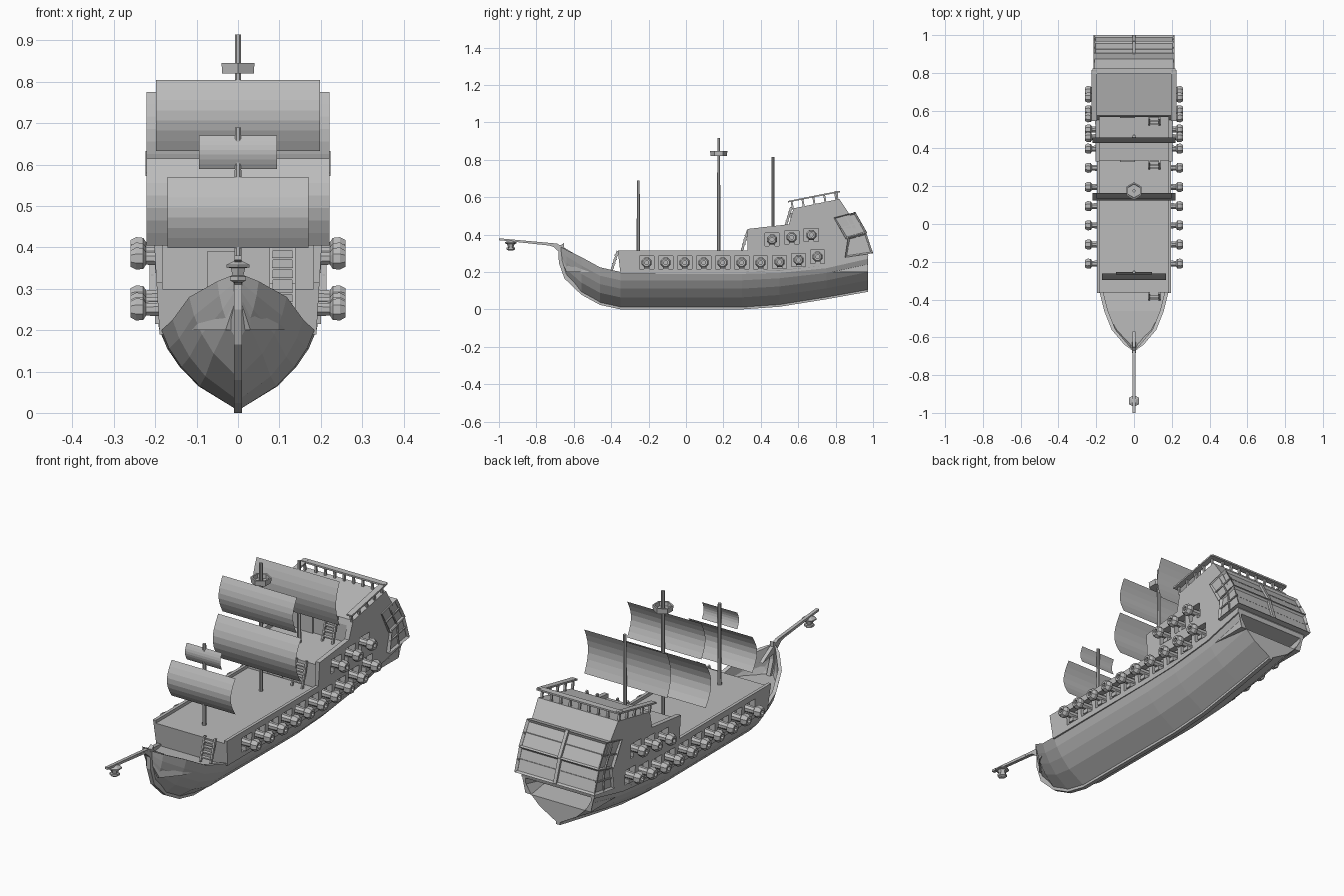
import bpy, bmesh, math
from mathutils import Vector, Matrix

cube = bpy.data.objects.get("Cube")
if cube:
    bpy.data.objects.remove(cube)

grey = bpy.data.materials.new("plain_grey")
grey.use_nodes = True
grey.diffuse_color = (0.5, 0.5, 0.5, 1)
grey.node_tree.nodes["Principled BSDF"].inputs["Base Color"].default_value = (0.5, 0.5, 0.5, 1)


def finish(name, bm, normals=True):
    if normals:
        bmesh.ops.recalc_face_normals(bm, faces=bm.faces)
    mesh = bpy.data.meshes.new(name)
    bm.to_mesh(mesh)
    bm.free()
    mesh.materials.append(grey)
    ob = bpy.data.objects.new(name, mesh)
    bpy.context.collection.objects.link(ob)
    return ob


def add_prism(bm, poly, width):
    """Extrude a side profile across the ship; width(z) is the half width."""
    sides = [[bm.verts.new((s * width(z), y, z)) for y, z in poly] for s in (-1, 1)]
    n = len(poly)
    caps = [bm.faces.new(sides[0]), bm.faces.new(sides[1][::-1])]
    walls = [bm.faces.new((sides[0][i], sides[1][i], sides[1][(i + 1) % n], sides[0][(i + 1) % n]))
             for i in range(n)]
    return caps, walls


def prism(name, poly, width):
    bm = bmesh.new()
    add_prism(bm, poly, width)
    return finish(name, bm)


def add_box(bm, centre, size):
    m = Matrix.Translation(centre) @ Matrix.Diagonal((*size, 1))
    bmesh.ops.create_cube(bm, size=1, matrix=m)


def add_bar(bm, p, q, w, h=None):
    p, q = Vector(p), Vector(q)
    d = q - p
    m = (Matrix.Translation((p + q) / 2) @ d.to_track_quat('Z', 'Y').to_matrix().to_4x4()
         @ Matrix.Diagonal((w, h or w, d.length, 1)))
    bmesh.ops.create_cube(bm, size=1, matrix=m)


def add_lathe(bm, profile, sides, origin, axis='Z'):
    rings = []
    for h, r in profile:
        ring = []
        for i in range(sides):
            a = math.tau * (i + 0.5) / sides
            c, s = r * math.cos(a), r * math.sin(a)
            v = Vector((h, c, s)) if axis == 'X' else Vector((c, s, h))
            ring.append(bm.verts.new(v + Vector(origin)))
        rings.append(ring)
    for a, b in zip(rings, rings[1:]):
        for i in range(sides):
            j = (i + 1) % sides
            bm.faces.new((a[i], a[j], b[j], b[i]))
    bm.faces.new(rings[0])
    bm.faces.new(rings[-1])


def cut(ob, cutter):
    mod = ob.modifiers.new("cut", 'BOOLEAN')
    mod.operation, mod.solver, mod.object = 'DIFFERENCE', 'EXACT', cutter
    bpy.context.view_layer.objects.active = ob
    bpy.ops.object.modifier_apply(modifier=mod.name)
    bpy.data.objects.remove(cutter)


def mirror_x(bm):
    copy = bmesh.ops.duplicate(bm, geom=bm.verts[:] + bm.edges[:] + bm.faces[:])["geom"]
    for v in copy:
        if isinstance(v, bmesh.types.BMVert):
            v.co.x *= -1


# Lower hull: lofted stations of (y, keel height, rim height, half width)
stations = [(-0.67, 0.25, 0.335, 0.008), (-0.64, 0.17, 0.318, 0.05), (-0.56, 0.085, 0.28, 0.118),
            (-0.46, 0.03, 0.225, 0.158), (-0.35, 0.006, 0.2, 0.185), (0.3, 0.006, 0.2, 0.19),
            (0.5, 0.02, 0.21, 0.192), (0.75, 0.06, 0.235, 0.192), (0.972, 0.1, 0.285, 0.194)]
section = [(1, 1), (0.9, 0.77), (0.74, 0.54), (0.5, 0.3)]
bm = bmesh.new()
rings = []
for y, keel, top, hw in stations:
    inner = max(hw - 0.02, hw * 0.4)
    deck = max(min(0.2, top - 0.01), keel + 0.03)
    half = [(inner, deck), (inner, top)] + [(hw * fx, keel + (top - keel) * fz) for fx, fz in section]
    pts = half + [(0, keel)] + [(-x, z) for x, z in reversed(half)]
    rings.append([bm.verts.new((x, y, z)) for x, z in pts])
n = len(rings[0])
for a, b in zip(rings, rings[1:]):
    for i in range(n):
        bm.faces.new((a[i], a[(i + 1) % n], b[(i + 1) % n], b[i]))
bm.faces.new(rings[0])
bm.faces.new(rings[-1])
finish("lower_hull", bm)

# Keel and stem strip
outer = [(-0.682, 0.335), (-0.68, 0.25), (-0.65, 0.165)] + [(y, k - 0.006) for y, k, t, w in stations[2:]]
inside = [(y + 0.03, z + 0.02) for y, z in outer[:4]] + [(y, z + 0.02) for y, z in outer[4:]]
prism("keel", outer + inside[::-1], lambda z: 0.01)

# Upper hull with stepped decks
def hull_w(z):
    return 0.19 + 0.06 * (z - 0.2)

upper = prism("upper_hull",
              [(-0.35, 0.19), (-0.365, 0.315), (0.33, 0.315), (0.33, 0.43), (0.55, 0.455), (0.575, 0.54),
               (0.82, 0.59), (0.88, 0.5), (0.975, 0.29), (0.97, 0.27), (0.75, 0.22), (0.5, 0.195), (0.3, 0.19)],
              hull_w)
cut(upper, prism("deck_cutter", [(-0.5, 0.3), (0.335, 0.3), (0.335, 0.412), (0.567, 0.43),
                                 (0.567, 0.7), (-0.5, 0.7)], lambda z: 0.182))

# Gun ports and cannons
guns = [(-0.21 + 0.1015 * i, 0.25 + 0.0035 * max(0, i - 6) ** 2) for i in range(10)]
guns += [(0.46, 0.373), (0.565, 0.385), (0.67, 0.398)]
bm = bmesh.new()
for y, z in guns:
    for s in (-1, 1):
        add_box(bm, (s * 0.21, y, z), (0.09, 0.076, 0.07))
cut(upper, finish("port_cutter", bm))
barrel = [(0.15, 0.02), (0.222, 0.016), (0.229, 0.027), (0.246, 0.029), (0.26, 0.021), (0.26, 0.011), (0.235, 0.011)]
bm = bmesh.new()
for y, z in guns:
    add_lathe(bm, barrel, 8, (0, y, z), 'X')
    add_box(bm, (0.18, y, z - 0.025), (0.04, 0.03, 0.02))
mirror_x(bm)
finish("cannons", bm)

# Stern galleries: framed windows on the sides and back
galleries = {"upper_gallery": [(0.79, 0.49), (0.905, 0.52), (0.968, 0.41), (0.855, 0.375)],
             "lower_gallery": [(0.866, 0.385), (0.963, 0.41), (1.0, 0.3), (0.85, 0.278)]}
for name, poly in galleries.items():
    bm = bmesh.new()
    caps, walls = add_prism(bm, poly, lambda z: 0.214)
    bmesh.ops.recalc_face_normals(bm, faces=bm.faces)
    bmesh.ops.inset_individual(bm, faces=caps + [walls[1]], thickness=0.013, depth=-0.01)
    (y0, z0), (y1, z1), (y2, z2), (y3, z3) = poly
    add_bar(bm, (0, y1 - 0.006, z1), (0, y2 - 0.006, z2), 0.016, 0.012)
    ym, zm = (y1 + y2) / 2 - 0.011, (z1 + z2) / 2
    add_bar(bm, (-0.2, ym, zm), (0.2, ym, zm), 0.004)
    for s in (-1, 1):
        x = s * 0.207
        add_bar(bm, (x, (y0 + y1) / 2, (z0 + z1) / 2), (x, (y2 + y3) / 2, (z2 + z3) / 2), 0.006)
        add_bar(bm, (x, (y0 + y3) / 2, (z0 + z3) / 2), (x, (y1 + y2) / 2, (z1 + z2) / 2), 0.006)
    finish(name, bm)

# Poop railing on the sides and stern
def rail_z(y):
    return 0.54 + 0.205 * (y - 0.575)

bm = bmesh.new()
for s in (-1, 1):
    add_bar(bm, (s * 0.21, 0.545, rail_z(0.545) + 0.042), (s * 0.21, 0.815, rail_z(0.815) + 0.04), 0.028, 0.008)
    for i in range(5):
        y = 0.572 + 0.058 * i
        add_bar(bm, (s * 0.205, y, rail_z(y) - 0.005), (s * 0.205, y - 0.008, rail_z(y) + 0.04), 0.01)
add_box(bm, (0, 0.808, 0.628), (0.44, 0.03, 0.008))
for i in range(7):
    x = -0.15 + 0.05 * i
    add_bar(bm, (x, 0.81, 0.58), (x, 0.806, 0.626), 0.01)
finish("poop_railing", bm)

# Ladders and doors at each deck step
for i, (y, z0, z1) in enumerate([(-0.36, 0.2, 0.312), (0.335, 0.3, 0.42), (0.567, 0.425, 0.545)]):
    bm = bmesh.new()
    foot, head = Vector((0, y - 0.04, z0)), Vector((0, y - 0.005, z1))
    for x in (0.08, 0.135):
        add_bar(bm, foot + Vector((x, 0, 0)), head + Vector((x, 0, 0)), 0.008, 0.012)
    for k in range(1, 5):
        p = foot.lerp(head, k / 5)
        add_box(bm, (0.1075, p.y, p.z), (0.05, 0.018, 0.006))
    finish(f"ladder_{i + 1}", bm)
    if i:
        bm = bmesh.new()
        add_box(bm, (-0.035, y - 0.003, z0 + 0.047), (0.08, 0.008, 0.085))
        finish(f"door_{i}", bm)

# Masts
for name, y, top in [("fore_mast", -0.255, 0.69), ("main_mast", 0.175, 0.915), ("rear_mast", 0.465, 0.815)]:
    bm = bmesh.new()
    add_lathe(bm, [(0.28, 0.01), (top, 0.008)], 8, (0, y, 0))
    finish(name, bm)

# Lookout: hexagonal cup
bm = bmesh.new()
add_lathe(bm, [(0.82, 0.044), (0.846, 0.046), (0.846, 0.038), (0.826, 0.036)], 6, (0, 0.175, 0))
finish("lookout", bm)

# Sails: curved sheets of (mast y, bottom, top, half width, bulge)
sails = {"fore_lower_sail": (-0.262, 0.398, 0.57, 0.17, 0.036), "fore_upper_sail": (-0.255, 0.59, 0.67, 0.094, 0.014),
         "main_lower_sail": (0.165, 0.405, 0.615, 0.221, 0.042), "main_upper_sail": (0.165, 0.633, 0.805, 0.198, 0.03),
         "rear_sail": (0.457, 0.565, 0.776, 0.221, 0.028)}
for name, (y, z0, z1, hw, bulge) in sails.items():
    bm = bmesh.new()
    rows = []
    for k in range(8):
        t = k / 7
        yy = y - bulge * math.sin(math.pi * t)
        rows.append([bm.verts.new((x, yy, z0 + (z1 - z0) * t)) for x in (-hw, hw)])
    for a, b in zip(rows, rows[1:]):
        bm.faces.new((a[0], a[1], b[1], b[0]))
    finish(name, bm, normals=False)

# Bowsprit with its brace, and the hanging lantern
prism("bowsprit", [(-1.0, 0.38), (-0.69, 0.352), (-0.67, 0.34), (-0.7, 0.338), (-1.0, 0.37)], lambda z: 0.008)
prism("bowsprit_brace", [(-0.78, 0.357), (-0.675, 0.345), (-0.57, 0.282), (-0.67, 0.3), (-0.71, 0.335)],
      lambda z: 0.009)
bm = bmesh.new()
add_lathe(bm, [(0.315, 0.012), (0.32, 0.022), (0.33, 0.022), (0.332, 0.015), (0.35, 0.02),
               (0.352, 0.032), (0.358, 0.032), (0.368, 0.01)], 6, (0, -0.937, 0))
finish("lantern", bm)
